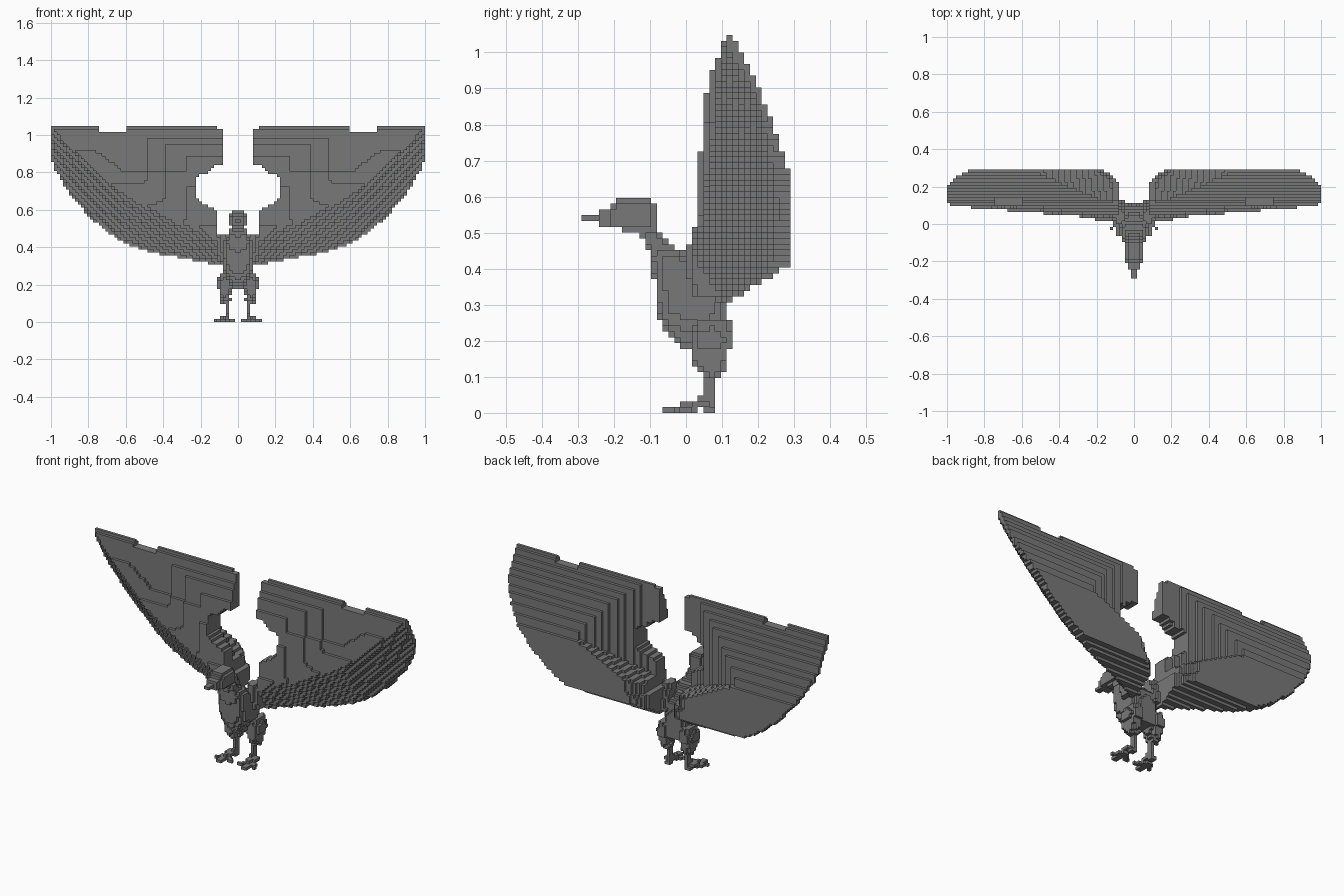
import bpy, bmesh
from math import floor, ceil

cube = bpy.data.objects.get("Cube")
if cube:
    bpy.data.objects.remove(cube, do_unlink=True)

V = 2 / 124  # edge of one block

grey = bpy.data.materials.new("dark_grey")
grey.use_nodes = True
COL = (0.19, 0.19, 0.19, 1)
grey.diffuse_color = COL
grey.node_tree.nodes["Principled BSDF"].inputs["Base Color"].default_value = COL


def lerp(points, t):
    """Piecewise linear lookup in a list of (t, value) points."""
    if t <= points[0][0]:
        return points[0][1]
    for (a, p), (b, q) in zip(points, points[1:]):
        if t <= b:
            return p + (q - p) * (t - a) / (b - a)
    return points[-1][1]


def blocks(name, inside, lo, hi):
    """Fill a rule with blocks and keep only the outer faces."""
    spans = [range(floor(a / V), ceil(b / V)) for a, b in zip(lo, hi)]
    cells = {(i, j, k) for i in spans[0] for j in spans[1] for k in spans[2]
             if inside((i + .5) * V, (j + .5) * V, (k + .5) * V)}
    bm = bmesh.new()
    cache = {}

    def vert(key):
        if key not in cache:
            cache[key] = bm.verts.new([c * V for c in key])
        return cache[key]

    for cell in sorted(cells):
        for axis in range(3):
            for side in (0, 1):
                near = list(cell)
                near[axis] += 2 * side - 1
                if tuple(near) in cells:
                    continue
                ring = []
                for u, w in ((0, 0), (1, 0), (1, 1), (0, 1)):
                    p = list(cell)
                    p[axis] += side
                    p[(axis + 1) % 3] += u
                    p[(axis + 2) % 3] += w
                    ring.append(vert(tuple(p)))
                bm.faces.new(ring if side else ring[::-1])
    mesh = bpy.data.meshes.new(name)
    bm.to_mesh(mesh)
    bm.free()
    mesh.materials.append(grey)
    obj = bpy.data.objects.new(name, mesh)
    bpy.context.collection.objects.link(obj)


def stack(rows, cx=0, power=2.6):
    """Rounded sections: rows of (z, y front, y back, half width)."""
    front, back, wide = ([(r[0], r[n]) for r in rows] for n in (1, 2, 3))

    def inside(x, y, z):
        if not rows[0][0] <= z <= rows[-1][0]:
            return False
        a, b, w = lerp(front, z), lerp(back, z), lerp(wide, z)
        return abs((2 * y - a - b) / (b - a)) ** power + abs((x - cx) / w) ** power <= 1
    return inside


# Wing curves over x: lower outline, foremost ridge and edge of the inner web
OUTLINE = [(.08, .31), (.2, .315), (.35, .345), (.5, .385), (.6, .42), (.7, .48),
           (.8, .57), (.9, .69), (.97, .8), (1, .87)]
RIDGE = [(.08, .4), (.235, .5), (.4, .575), (.63, .7), (.835, .88), (1, 1.05)]
WEB = [(.08, .42), (.25, .55), (.45, .73), (.65, .9), (.75, 1.03), (1, 1.06)]
# Highest z for each depth, and inner edge for each height
CREST = [(.024, .51), (.04, .73), (.056, .89), (.073, .95), (.089, .99), (.105, 1.03),
         (.12, 1.05), (.137, 1.03), (.169, .965), (.2, .9), (.234, .82), (.282, .68)]
INNER = [(.44, .08), (.46, .11), (.6, .12), (.63, .19), (.66, .22), (.78, .22),
         (.8, .15), (.83, .14), (.835, .08), (1.03, .08), (1.035, .12)]


def web_front(x, z):
    """Depth of the terraced front of the inner web."""
    if z < .52 and x < .25:
        return .016
    slant = min(.1, .045 + max(0, x - .2) / 6.5)
    return slant - V if z < .8 else slant


def wing_front(x, z):
    """Depth of the front: leans back below the ridge, meets the web above it."""
    nose = .015 + .085 * x
    ridge, web = lerp(RIDGE, x), lerp(WEB, x)
    if z < ridge:
        return nose + (ridge - z) / (1.5 + .3 * x ** 4)
    blend = min(1, (z - ridge) / (web - ridge))
    return nose + (web_front(x, z) - nose) * blend


def wing(x, y, z):
    x = abs(x)
    if x < lerp(INNER, z) + max(0, y - .22) * 1.2 or z > lerp(CREST, y):
        return False
    if .6 < x < .75 and z > 1.02:
        return False
    # Lower edge rises and the tip narrows towards the back
    if z < max(lerp(OUTLINE, x), .31 + max(0, y - .12) * .59):
        return False
    if x > 1 - max(0, y - .2) * 1.1:
        return False
    # Terraced back, with a sloping shelf towards the root
    thin = .125 if z > .83 else .08
    if y > thin and x < .08 + (y - .09) * 2.4 and z > .44 + .48 * x + (.29 - y) * .1:
        return False
    return y > wing_front(x, z)


# Foot with three splayed toes and a heel
def foot(x, y, z):
    x = abs(x)
    if z > V:
        return .04 < x < .1 and -.02 < y < .07 and abs(x - .07) < .012 + max(0, y) * .3
    if y > .048:
        return abs(x - .06) < .018
    if y > .032:
        return False
    toes = (-1, 0, 1) if y > -.03 else (0,)
    return any(abs(x - .077 - s * (.035 - y) * .7) < .012 for s in toes)


for side, word in ((1, "left"), (-1, "right")):
    a, b = sorted((0, side * 1.0))
    blocks(word + "_wing", wing, (a, .017, .3), (b, .29, 1.05))

    # Shoulder joining wing and body
    blocks(word + "_shoulder",
           stack([(.32, .02, .12, .03), (.4, 0, .1, .035), (.46, 0, .08, .025)],
                 side * .08),
           (a, -.02, .3), (b, .13, .47))

    # Thigh and shin
    blocks(word + "_thigh",
           stack([(.1, .05, .1, .018), (.15, .015, .115, .03), (.2, .01, .13, .042),
                  (.26, .03, .12, .03)], side * .07),
           (a, 0, .1), (b, .15, .27))
    blocks(word + "_shin",
           stack([(.016, .035, .075, .012), (.05, .04, .08, .012), (.08, .05, .085, .012),
                  (.13, .055, .105, .018)], side * .0565, 8),
           (a, .02, .016), (b, .12, .14))
    blocks(word + "_foot", foot, (a, -.064, 0), (b, .08, .032))

# Body and neck
blocks("body", stack([(.17, 0, .11, .035), (.22, -.05, .115, .055),
                      (.28, -.085, .115, .08), (.36, -.085, .1, .085),
                      (.43, -.1, .02, .075), (.46, -.105, -.03, .05),
                      (.5, -.145, -.07, .04), (.53, -.17, -.08, .04)], power=3),
       (-.1, -.2, .16), (.1, .13, .54))

# Head and beak
blocks("head", stack([(.5, -.16, -.08, .035), (.52, -.215, -.08, .047),
                      (.57, -.215, -.08, .047), (.602, -.18, -.11, .035)], power=4),
       (-.06, -.25, .5), (.06, -.06, .61))
blocks("beak", lambda x, y, z: abs(x) < (.018 if y < -.24 else .034)
       and (.53 < z < .55 or y > -.242),
       (-.04, -.29, .52), (.04, -.19, .56))
